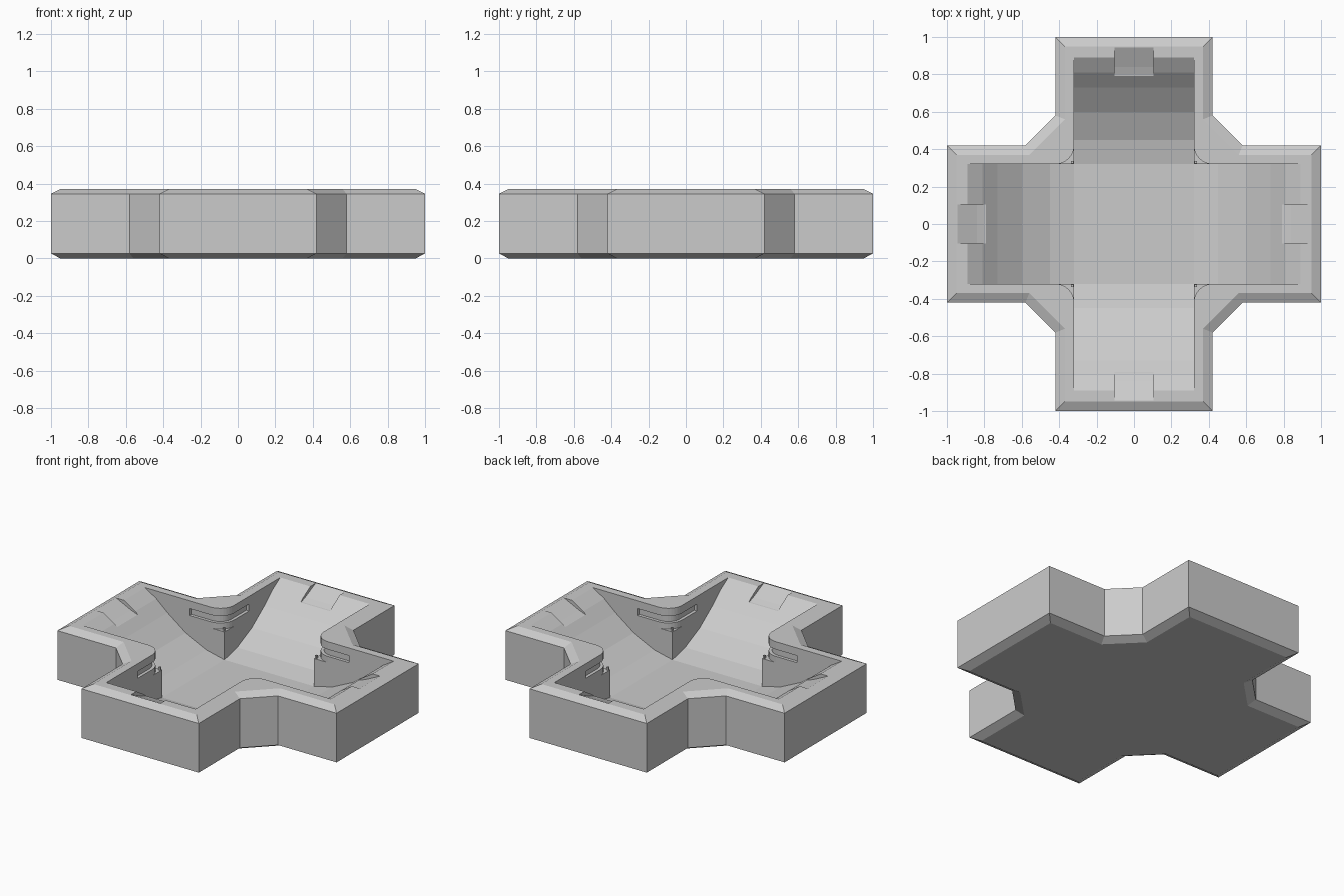
import bpy, bmesh, math
from mathutils import Matrix

if "Cube" in bpy.data.objects:
    bpy.data.objects.remove(bpy.data.objects["Cube"])


def prism(name, pts, lo, hi, axis='Z', turn=0.0):
    """Extrude a 2D outline; axis 'Z' = plan outline, 'Y' = (x, z) profile."""
    bm = bmesh.new()
    place = (lambda p, h: (p[0], p[1], h)) if axis == 'Z' else (lambda p, h: (p[0], h, p[1]))
    a = [bm.verts.new(place(p, lo)) for p in pts]
    b = [bm.verts.new(place(p, hi)) for p in pts]
    bm.faces.new(a)
    bm.faces.new(b)
    for i in range(len(pts)):
        j = (i + 1) % len(pts)
        bm.faces.new((a[i], a[j], b[j], b[i]))
    bmesh.ops.rotate(bm, verts=bm.verts, matrix=Matrix.Rotation(turn, 3, 'Z'))
    return finish(name, bm)


def finish(name, bm):
    bmesh.ops.recalc_face_normals(bm, faces=bm.faces)
    me = bpy.data.meshes.new(name)
    bm.to_mesh(me)
    bm.free()
    ob = bpy.data.objects.new(name, me)
    bpy.context.collection.objects.link(ob)
    return ob


def cut(target, cutter):
    cutter.hide_render = True
    mod = target.modifiers.new("cut", 'BOOLEAN')
    mod.operation, mod.solver, mod.object = 'DIFFERENCE', 'EXACT', cutter
    bpy.context.view_layer.objects.active = target
    bpy.ops.object.modifier_apply(modifier=mod.name)
    bpy.data.objects.remove(cutter, do_unlink=True)


def four_fold(quarter):
    """Repeat a quarter outline around the centre."""
    out = []
    for k in range(4):
        c, s = (1, 0, -1, 0)[k], (0, 1, 0, -1)[k]
        out += [(x * c - y * s, x * s + y * c) for x, y in quarter]
    return out


def arc(centre, r, n=8):
    """Convex corner arc from the -y side to the -x side of the centre."""
    return [(centre - r * math.sin(i / n * math.pi / 2),
             centre - r * math.cos(i / n * math.pi / 2)) for i in range(n + 1)]


# Outer cross-shaped block with chamfered top and bottom
wide = four_fold([(1, .42), (.58, .42), (.42, .58), (.42, 1)])
narrow = four_fold([(.95, .37), (.56, .37), (.37, .56), (.37, .95)])
bm = bmesh.new()
rings = [[bm.verts.new((x, y, z)) for x, y in o]
         for o, z in ((narrow, 0), (wide, .027), (wide, .345), (narrow, .37))]
bm.faces.new(rings[0])
bm.faces.new(rings[3])
for lo, hi in zip(rings, rings[1:]):
    for i in range(16):
        j = (i + 1) % 16
        bm.faces.new((lo[i], lo[j], hi[j], hi[i]))
bowl = finish("bowl_block", bm)

# Two crossing ramped troughs
ramp = [(.32, .055), (.45, .085), (.6, .155), (.73, .25), (.81, .32), (.89, .37), (.89, .5)]
profile = ramp + [(-x, z) for x, z in reversed(ramp)]
for k in range(2):
    cut(bowl, prism("trough_cutter", profile, -.32, .32, 'Y', k * math.pi / 2))

# Shallow entry notch in the lip of every arm
notch = [(.7, .29), (.8, .305), (.84, .32), (.945, .37), (.945, .5), (.7, .5)]
for k in range(4):
    cut(bowl, prism("notch_cutter", notch, -.105, .105, 'Y', k * math.pi / 2))

# Rounded upper part and wrap-around slot on each inner corner
rounding = [(.31, .31), (.42, .31)] + arc(.42, .1) + [(.31, .42)]
slot = [(.31, .31), (.57, .31), (.57, .34)] + arc(.42, .08) + [(.34, .57), (.31, .57)]
for k in range(4):
    turn = k * math.pi / 2
    cut(bowl, prism("rounding_cutter", rounding, .235, .5, 'Z', turn))
    cut(bowl, prism("slot_cutter", slot, .275, .32, 'Z', turn))
    # Tiny peg on the ledge left below the rounding
    peg = [(.324, .324), (.336, .324), (.336, .336), (.324, .336)]
    prism("ledge_peg", peg, .23, .255, 'Z', turn)
